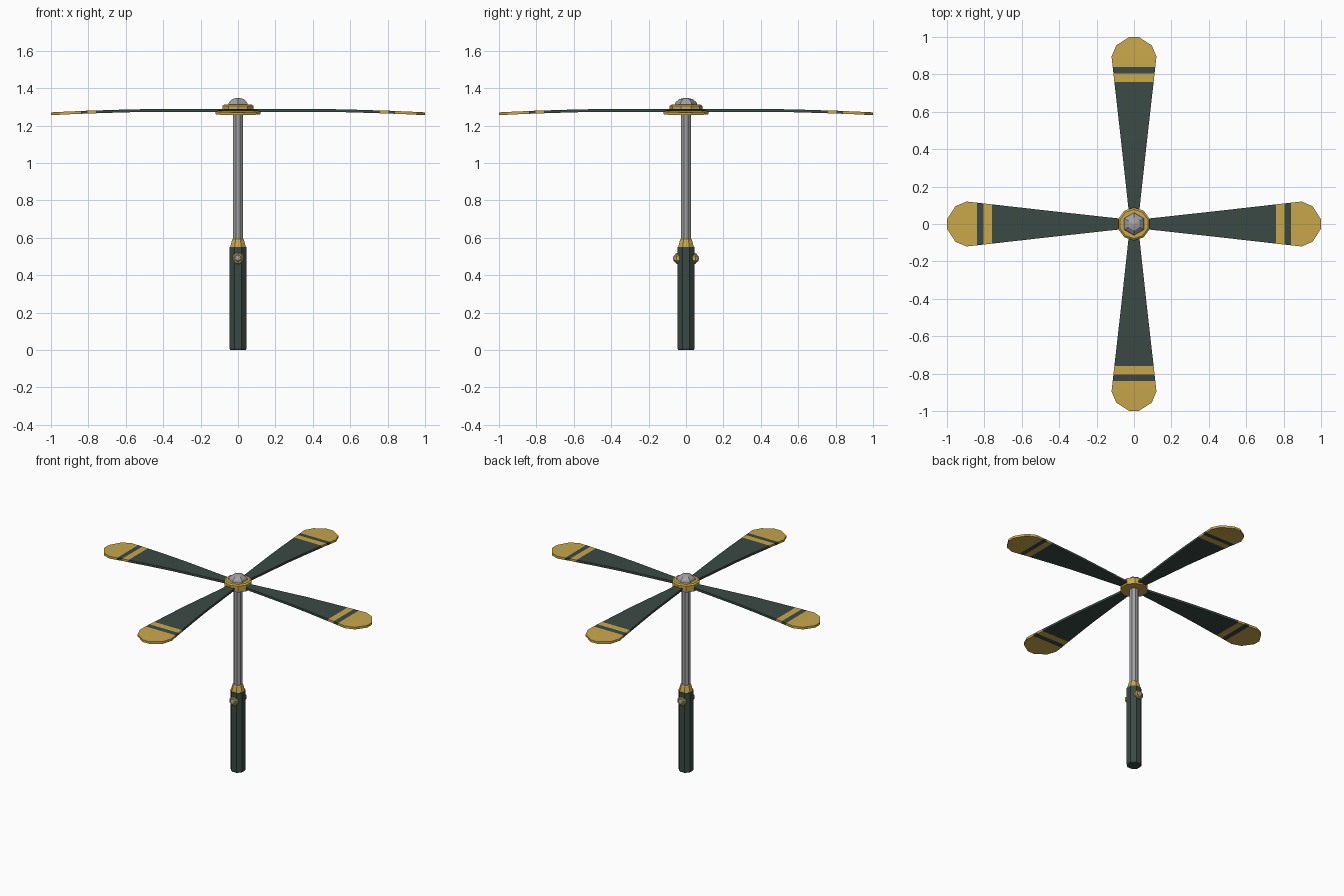
import bpy, math
from mathutils import Matrix

if "Cube" in bpy.data.objects:
    bpy.data.objects.remove(bpy.data.objects["Cube"])


def material(name, rgb):
    m = bpy.data.materials.new(name)
    m.diffuse_color = (*rgb, 1)
    m.use_nodes = True
    m.node_tree.nodes["Principled BSDF"].inputs["Base Color"].default_value = m.diffuse_color
    return m


GREEN = material("dark green", (0.044, 0.068, 0.058))
GOLD = material("gold", (0.58, 0.39, 0.07))
STEEL = material("steel grey", (0.36, 0.36, 0.37))


def make(name, verts, faces, mats, matrix=None):
    me = bpy.data.meshes.new(name)
    me.from_pydata(verts, [], faces)
    for m in mats:
        me.materials.append(m)
    if matrix:
        me.transform(matrix)
    ob = bpy.data.objects.new(name, me)
    bpy.context.collection.objects.link(ob)
    return ob


def lathe(name, profile, sides, mat, matrix=None, turn=0.5):
    """Closed turned solid from (radius, z) points, bottom to top."""
    verts, faces = [], []
    for r, z in profile:
        for i in range(sides):
            a = 2 * math.pi * (i + turn) / sides
            verts.append((r * math.cos(a), r * math.sin(a), z))
    for k in range(len(profile) - 1):
        for i in range(sides):
            j = (i + 1) % sides
            a, b = k * sides, (k + 1) * sides
            faces.append((a + i, a + j, b + j, b + i))
    faces.append(tuple(reversed(range(sides))))
    faces.append(tuple(range(len(verts) - sides, len(verts))))
    return make(name, verts, faces, [mat], matrix)


# Handle, collar and pole
lathe("handle", [(0.044, 0), (0.049, 0.008), (0.049, 0.55)], 8, GREEN)
lathe("handle_collar", [(0.047, 0.54), (0.045, 0.552), (0.034, 0.59), (0.030, 0.595)], 8, GOLD)
lathe("pole", [(0.029, 0.56), (0.029, 1.275)], 8, STEEL)

# Hub and cap
lathe("hub", [(0.088, 1.262), (0.088, 1.305), (0.078, 1.312)], 10, GOLD)
lathe("hub_cap", [(0.062, 1.308), (0.056, 1.325), (0.035, 1.342), (0.004, 1.349)], 6, STEEL)

# Push buttons at the front and back of the handle
for label, angle in (("front", 0), ("back", math.pi)):
    mtx = (Matrix.Translation((0, 0, 0.49)) @ Matrix.Rotation(angle, 4, 'Z')
           @ Matrix.Rotation(math.pi / 2, 4, 'X'))
    lathe(label + "_button_ring", [(0.031, 0.036), (0.031, 0.051), (0.026, 0.056)], 8, GOLD, mtx)
    lathe(label + "_button", [(0.022, 0.05), (0.019, 0.06), (0.011, 0.067), (0.002, 0.069)], 6, STEEL, mtx)

# Drooping blades: (distance, half width, top height) per section
SECTIONS = [(0.03, 0.024, 1.288), (0.45, 0.07, 1.289), (0.60, 0.087, 1.286),
            (0.76, 0.105, 1.281), (0.805, 0.110, 1.280), (0.84, 0.114, 1.278),
            (0.895, 0.120, 1.276), (0.955, 0.095, 1.273), (1.0, 0.025, 1.271)]
THICK = 0.015
verts, faces, tints = [], [], []
for x, w, z in SECTIONS:
    verts += [(x, -w, z - THICK), (x, w, z - THICK), (x, w, z), (x, -w, z)]
for k in range(len(SECTIONS) - 1):
    mid = (SECTIONS[k][0] + SECTIONS[k + 1][0]) / 2
    gold = mid > 0.76 and not 0.805 < mid < 0.84
    for i in range(4):
        j = (i + 1) % 4
        faces.append((4 * k + i, 4 * k + 4 + i, 4 * k + 4 + j, 4 * k + j))
        tints.append(int(gold))
n = 4 * (len(SECTIONS) - 1)
faces += [(0, 1, 2, 3), (n + 3, n + 2, n + 1, n)]
tints += [0, 1]
for b in range(4):
    ob = make("blade_%d" % (b + 1), verts, [f[::-1] for f in faces], [GREEN, GOLD],
              Matrix.Rotation(b * math.pi / 2, 4, 'Z'))
    for p, t in zip(ob.data.polygons, tints):
        p.material_index = t

# Make all normals point outwards
import bmesh
for ob in bpy.context.collection.objects:
    bm = bmesh.new()
    bm.from_mesh(ob.data)
    bmesh.ops.recalc_face_normals(bm, faces=bm.faces)
    bm.to_mesh(ob.data)
    bm.free()
